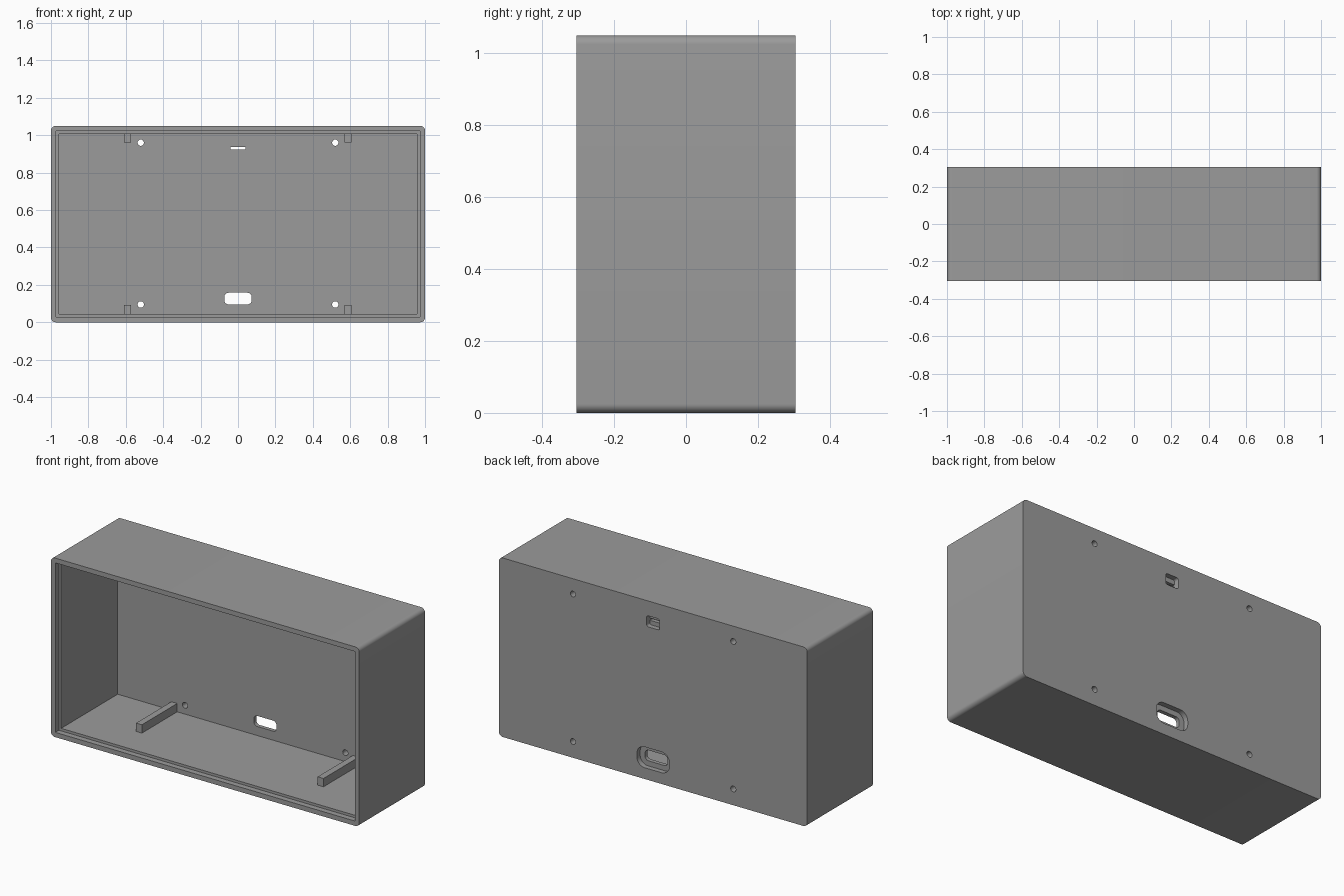
import bpy, bmesh, math
from mathutils import Matrix

if "Cube" in bpy.data.objects:
    bpy.data.objects.remove(bpy.data.objects["Cube"])

W, D, H = 1.0, 0.305, 1.05      # half width, half depth, height
WALL, BACK = 0.043, 0.053       # side wall and back panel thickness
INNER = D - BACK                # inside face of the back panel

grey = bpy.data.materials.new("grey plastic")
grey.diffuse_color = (0.33, 0.33, 0.33, 1)
grey.use_nodes = True
grey.node_tree.nodes["Principled BSDF"].inputs["Base Color"].default_value = grey.diffuse_color


def prism(name, x0, x1, y0, y1, z0, z1, radius=0.0, steps=8):
    """Rounded rectangle in x/z, extruded along y."""
    if radius:
        pts = []
        corners = [(x1 - radius, z1 - radius), (x0 + radius, z1 - radius),
                   (x0 + radius, z0 + radius), (x1 - radius, z0 + radius)]
        for q, (cx, cz) in enumerate(corners):
            for i in range(steps + 1):
                a = math.pi / 2 * (q + i / steps)
                pts.append((cx + radius * math.cos(a), cz + radius * math.sin(a)))
    else:
        pts = [(x1, z1), (x0, z1), (x0, z0), (x1, z0)]
    bm = bmesh.new()
    face = bm.faces.new([bm.verts.new((x, y0, z)) for x, z in pts])
    ext = bmesh.ops.extrude_face_region(bm, geom=[face])
    moved = [v for v in ext["geom"] if isinstance(v, bmesh.types.BMVert)]
    bmesh.ops.translate(bm, verts=moved, vec=(0, y1 - y0, 0))
    bmesh.ops.remove_doubles(bm, verts=bm.verts, dist=1e-5)
    bmesh.ops.recalc_face_normals(bm, faces=bm.faces)
    return finish(name, bm)


def finish(name, bm):
    mesh = bpy.data.meshes.new(name)
    bm.to_mesh(mesh)
    bm.free()
    mesh.materials.append(grey)
    obj = bpy.data.objects.new(name, mesh)
    bpy.context.collection.objects.link(obj)
    return obj


def screw_cutter(x, z):
    bm = bmesh.new()
    place = Matrix.Translation((x, D - BACK / 2, z)) @ Matrix.Rotation(math.pi / 2, 4, 'X')
    bmesh.ops.create_cone(bm, cap_ends=True, segments=24, radius1=0.017,
                          radius2=0.017, depth=0.2, matrix=place)
    return finish("screw_hole_cutter", bm)


# Outer case with rounded long edges
case = prism("case", -W, W, -D, D, 0, H, 0.025)

LIP = 0.028
cutters = [
    # Main cavity and the stepped lip around the front opening
    prism("cavity_cutter", -W + WALL, W - WALL, -D - 0.1, INNER, WALL, H - WALL),
    prism("lip_cutter", -W + LIP, W - LIP, -D - 0.1, -D + 0.033, LIP, H - LIP),
    # Cable slot with a wider recess on the back
    prism("cable_slot_cutter", -0.073, 0.073, 0.1, D + 0.1, 0.096, 0.158, 0.022),
    prism("cable_recess_cutter", -0.105, 0.105, D - 0.03, D + 0.1, 0.066, 0.188, 0.05),
    # Hanging slot with a taller recess on the back
    prism("hanger_slot_cutter", -0.041, 0.041, 0.1, D + 0.1, 0.923, 0.936),
    prism("hanger_recess_cutter", -0.042, 0.042, D - 0.03, D + 0.1, 0.898, 0.963, 0.012),
]
# Four screw holes
cutters += [screw_cutter(x, z) for x in (-0.52, 0.52) for z in (0.095, 0.96)]

bpy.context.view_layer.objects.active = case
case.select_set(True)
for c in cutters:
    mod = case.modifiers.new("cut", 'BOOLEAN')
    mod.operation, mod.solver, mod.object = 'DIFFERENCE', 'EXACT', c
    bpy.ops.object.modifier_apply(modifier=mod.name)
    bpy.data.objects.remove(c, do_unlink=True)
bpy.ops.object.shade_smooth_by_angle(angle=math.radians(30))

# Four support rails running from the back panel along floor and ceiling
for side, xc in (("left", -0.59), ("right", 0.588)):
    for level, z0, z1 in (("lower", WALL, 0.092), ("upper", 0.96, H - WALL)):
        prism(f"{level}_{side}_rail", xc - 0.019, xc + 0.019, -D + 0.23, INNER, z0, z1)
